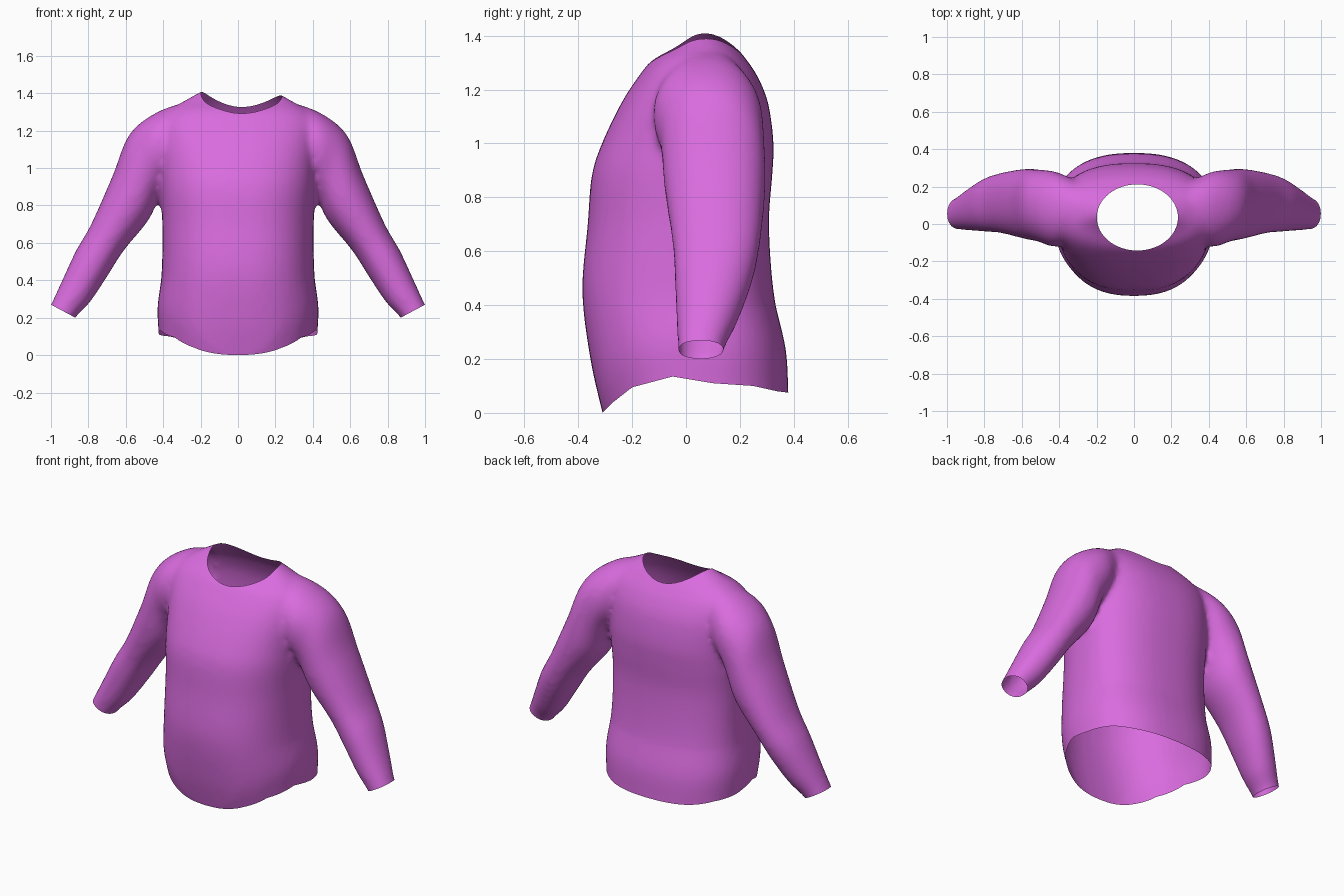
import bpy, bmesh, math
from mathutils import Vector

if "Cube" in bpy.data.objects:
    bpy.data.objects.remove(bpy.data.objects["Cube"])

SIDES, STEPS = 48, 6


def smooth_rows(rows):
    """Catmull-Rom interpolation of a short table of section rows."""
    pts = [rows[0]] + rows + [rows[-1]]
    out = []
    for i in range(1, len(pts) - 2):
        for s in range(STEPS):
            t = s / STEPS
            out.append([0.5 * (2 * b + (c - a) * t + (2 * a - 5 * b + 4 * c - d) * t * t
                               + (3 * b - a - 3 * c + d) * t ** 3)
                        for a, b, c, d in zip(*pts[i - 1:i + 3])])
    return out + [list(rows[-1])]


def spow(v, n):
    return math.copysign(abs(v) ** (2 / n), v)


def loft(bm, rings):
    loops = [[bm.verts.new(p) for p in r] for r in rings]
    for a, b in zip(loops, loops[1:]):
        for i in range(SIDES):
            j = (i + 1) % SIDES
            bm.faces.new((a[i], a[j], b[j], b[i]))
    bm.faces.new(loops[0][::-1])
    bm.faces.new(loops[-1])


def ring(center, u, v_front, v_back, n):
    """Rounded section: u is one half axis, y reaches from v_front to v_back."""
    pts = []
    for i in range(SIDES):
        t = 2 * math.pi * i / SIDES
        s = spow(math.sin(t), n)
        p = Vector(center) + Vector(u) * spow(math.cos(t), n)
        p.y += s * (v_back if s > 0 else -v_front)
        pts.append(p)
    return pts


# Torso sections: height, half width, front y, back y
torso = [(-0.15, 0.42, -0.27, 0.385), (0.0, 0.425, -0.31, 0.38), (0.2, 0.43, -0.355, 0.37),
         (0.45, 0.408, -0.385, 0.325), (0.7, 0.405, -0.365, 0.308), (0.88, 0.415, -0.35, 0.32),
         (1.0, 0.42, -0.312, 0.325), (1.15, 0.43, -0.24, 0.305), (1.25, 0.42, -0.175, 0.265),
         (1.31, 0.37, -0.125, 0.225), (1.36, 0.285, -0.05, 0.185), (1.42, 0.18, 0.02, 0.13)]
# Sleeve sections: outer x, outer z, inner x, inner z, front y, back y
sleeve = [(0.25, 1.36, 0.25, 1.02, -0.04, 0.20), (0.43, 1.30, 0.38, 0.94, -0.12, 0.275),
          (0.58, 1.18, 0.425, 0.84, -0.095, 0.29), (0.67, 0.96, 0.48, 0.72, -0.08, 0.295),
          (0.785, 0.70, 0.61, 0.56, -0.05, 0.275), (0.865, 0.56, 0.70, 0.42, -0.042, 0.245),
          (0.94, 0.40, 0.79, 0.285, -0.035, 0.19), (1.0, 0.27, 0.87, 0.20, -0.03, 0.14),
          (1.05, 0.17, 0.93, 0.10, -0.03, 0.13)]

bm = bmesh.new()
loft(bm, [ring((0, 0.05, z), (w, 0, 0), f - 0.05, b - 0.05, 2.4)
          for z, w, f, b in smooth_rows(torso)])
for side in (1, -1):
    rings = []
    for ox, oz, ix, iz, f, b in smooth_rows(sleeve):
        c = (side * (ox + ix) / 2, (f + b) / 2, (oz + iz) / 2)
        u = (side * (ox - ix) / 2, 0, (oz - iz) / 2)
        rings.append(ring(c, u, (f - b) / 2, (b - f) / 2, 2.15))
    loft(bm, rings)
bmesh.ops.recalc_face_normals(bm, faces=bm.faces)
mesh = bpy.data.meshes.new("shirt")
bm.to_mesh(mesh)
bm.free()
shirt = bpy.data.objects.new("shirt", mesh)
bpy.context.collection.objects.link(shirt)

# Neck cutter
NX, NY, RX, RY = 0.018, 0.035, 0.217, 0.177
bpy.ops.mesh.primitive_cylinder_add(vertices=64, radius=1, depth=0.6, location=(NX, NY, 1.4))
cutter = bpy.context.object
cutter.name = "neck_cutter"
cutter.scale = (RX, RY, 1)
cutter.hide_render = True

# Fuse torso and sleeves into one soft body, then cut the neck
rem = shirt.modifiers.new("fuse", 'REMESH')
rem.mode, rem.voxel_size = 'VOXEL', 0.016
sm = shirt.modifiers.new("soften", 'SMOOTH')
sm.factor, sm.iterations = 0.5, 10
cut = shirt.modifiers.new("neck", 'BOOLEAN')
cut.operation, cut.object, cut.solver = 'DIFFERENCE', cutter, 'EXACT'
bpy.context.view_layer.update()
deps = bpy.context.evaluated_depsgraph_get()
bm = bmesh.new()
bm.from_mesh(shirt.evaluated_get(deps).to_mesh())
shirt.modifiers.clear()
bpy.data.objects.remove(cutter)

# Remove the inside walls of the neck cut to leave an open collar
bm.normal_update()
inner = []
for f in bm.faces:
    c = f.calc_center_median()
    r = ((c.x - NX) / RX) ** 2 + ((c.y - NY) / RY) ** 2
    if c.z > 1.05 and (r < 0.9 or (r < 1.01 and abs(f.normal.z) < 0.01)):
        inner.append(f)
bmesh.ops.delete(bm, geom=inner, context='FACES')


def open_end(co, no, test):
    faces = [f for f in bm.faces if test(f.calc_center_median())]
    geom = set(faces)
    for f in faces:
        geom.update(f.verts, f.edges)
    bmesh.ops.bisect_plane(bm, geom=list(geom), plane_co=co, plane_no=no, clear_outer=True)


# Open hem and cuffs
open_end((0, 0, 0), (0, 0, -1), lambda c: abs(c.x) < 0.6 and c.z < 0.3)
for s in (1, -1):
    open_end((s * 0.935, 0, 0.235), (s * 0.47, 0, -0.88), lambda c: c.x * s > 0.75 and c.z < 0.5)

# Curved hem: low in front, raised at the sides
hem = [(-0.40, 0), (-0.31, 0), (-0.27, 0.04), (-0.2, 0.095), (-0.05, 0.135), (0.1, 0.11),
       (0.25, 0.10), (0.34, 0.08), (0.42, 0.07)]
for v in bm.verts:
    if abs(v.co.x) < 0.6 and v.co.z < 0.4:
        for (y0, h0), (y1, h1) in zip(hem, hem[1:]):
            if y0 <= v.co.y < y1:
                h = h0 + (h1 - h0) * (v.co.y - y0) / (y1 - y0)
                v.co.z += h * (1 - max(v.co.z, 0) / 0.4)
                break
for f in bm.faces:
    f.smooth = True
bm.to_mesh(mesh)
bm.free()

mat = bpy.data.materials.new("pink_cloth")
mat.diffuse_color = (0.70, 0.15, 0.74, 1)
mat.use_nodes = True
mat.node_tree.nodes["Principled BSDF"].inputs["Base Color"].default_value = mat.diffuse_color
mesh.materials.clear()
mesh.materials.append(mat)
